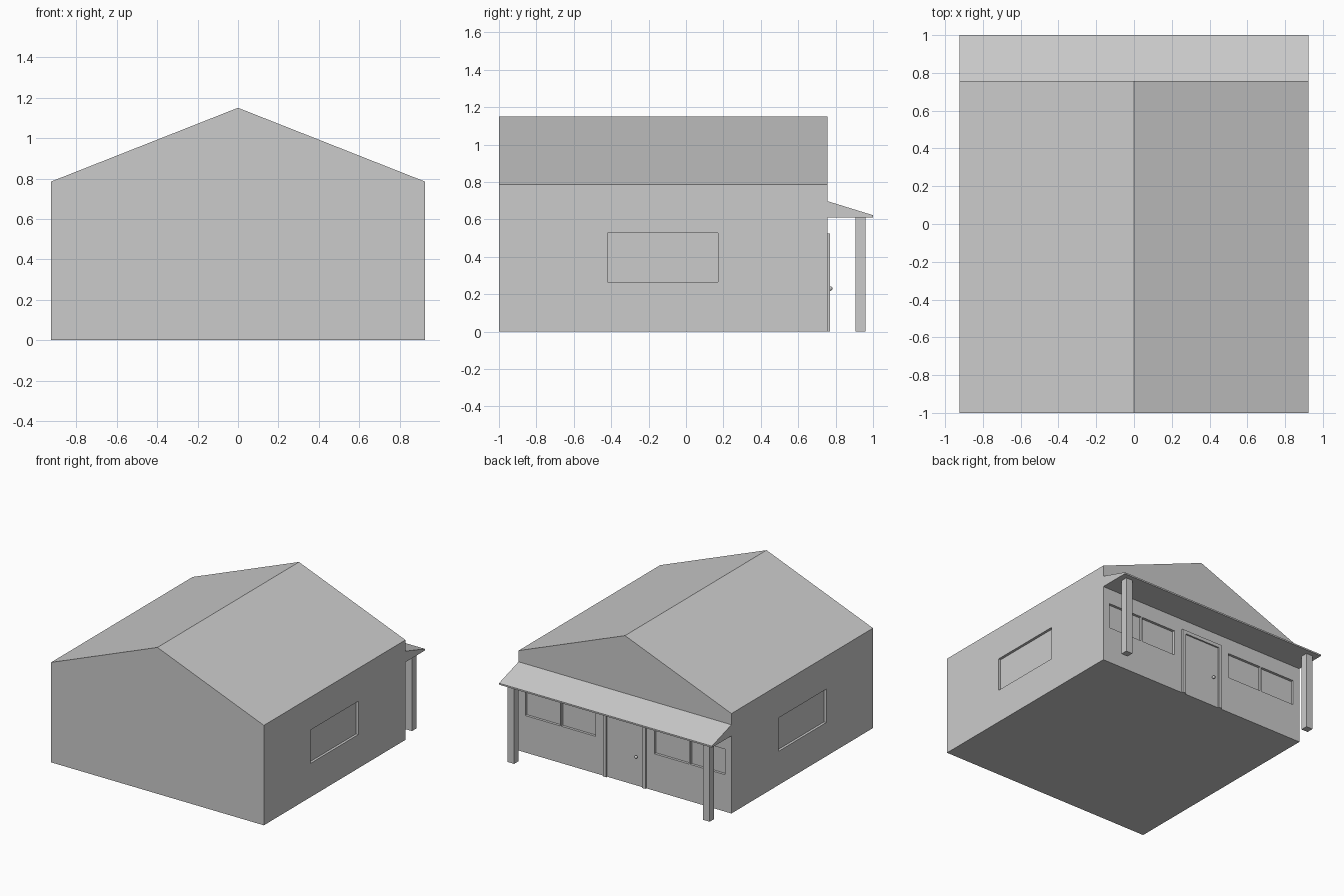
import bpy, bmesh
from mathutils import Vector

if "Cube" in bpy.data.objects:
    bpy.data.objects.remove(bpy.data.objects["Cube"])

W, Y0, Y1 = 0.925, -1.0, 0.757   # half width, front wall, porch wall


def finish(name, bm):
    bmesh.ops.recalc_face_normals(bm, faces=bm.faces)
    me = bpy.data.meshes.new(name)
    bm.to_mesh(me)
    bm.free()
    ob = bpy.data.objects.new(name, me)
    bpy.context.collection.objects.link(ob)
    return ob


def prism(name, pts, direction):
    """Closed profile extruded along a vector."""
    bm = bmesh.new()
    face = bm.faces.new([bm.verts.new(p) for p in pts])
    res = bmesh.ops.extrude_face_region(bm, geom=[face], use_keep_orig=True)
    verts = [g for g in res["geom"] if isinstance(g, bmesh.types.BMVert)]
    bmesh.ops.translate(bm, verts=verts, vec=Vector(direction))
    return finish(name, bm)


def box(name, x0, x1, y0, y1, z0, z1):
    pts = [(x0, y0, z0), (x1, y0, z0), (x1, y1, z0), (x0, y1, z0)]
    return prism(name, pts, (0, 0, z1 - z0))


# House body with gabled roof
body = prism("house_body", [(-W, Y0, 0), (W, Y0, 0), (W, Y0, 0.785),
                            (0, Y0, 1.15), (-W, Y0, 0.785)], (0, Y1 - Y0, 0))

# Window recesses cut into the walls
DEPTH = 0.02
cutters = []
for s in (-1, 1):
    xs = sorted((s * (W - DEPTH), s * (W + 0.1)))
    cutters.append(box("side_window_cutter", *xs, -0.42, 0.172, 0.265, 0.527))
    for a, b in ((0.255, 0.555), (0.567, 0.867)):
        xs = sorted((s * a, s * b))
        cutters.append(box("porch_window_cutter", *xs, Y1 - DEPTH, Y1 + 0.1, 0.29, 0.49))

for c in cutters:
    c.hide_render = True
    mod = body.modifiers.new("window", 'BOOLEAN')
    mod.operation, mod.solver, mod.object = 'DIFFERENCE', 'EXACT', c
bpy.context.view_layer.objects.active = body
for mod in list(body.modifiers):
    bpy.ops.object.modifier_apply(modifier=mod.name)
for c in cutters:
    bpy.data.objects.remove(c, do_unlink=True)

# Door frame: upside-down U profile
half = [(0.185, 0), (0.185, 0.525), (-0.185, 0.525), (-0.185, 0),
        (-0.155, 0), (-0.155, 0.497), (0.155, 0.497), (0.155, 0)]
prism("door_frame", [(x, Y1, z) for x, z in half], (0, 0.012, 0))

# Door knob
bm = bmesh.new()
bmesh.ops.create_uvsphere(bm, u_segments=16, v_segments=10, radius=0.012)
bmesh.ops.translate(bm, verts=bm.verts, vec=(-0.105, Y1 + 0.014, 0.23))
for f in bm.faces:
    f.smooth = True
finish("door_knob", bm)

# Sloped porch roof
prism("porch_roof", [(-W, Y1, 0.61), (-W, 1.0, 0.61), (-W, 1.0, 0.622),
                     (-W, Y1, 0.697)], (2 * W, 0, 0))

# Porch posts
for side, x in (("left", -0.85), ("right", 0.85)):
    box("porch_post_" + side, x - 0.028, x + 0.028, 0.905, 0.96, 0, 0.61)
